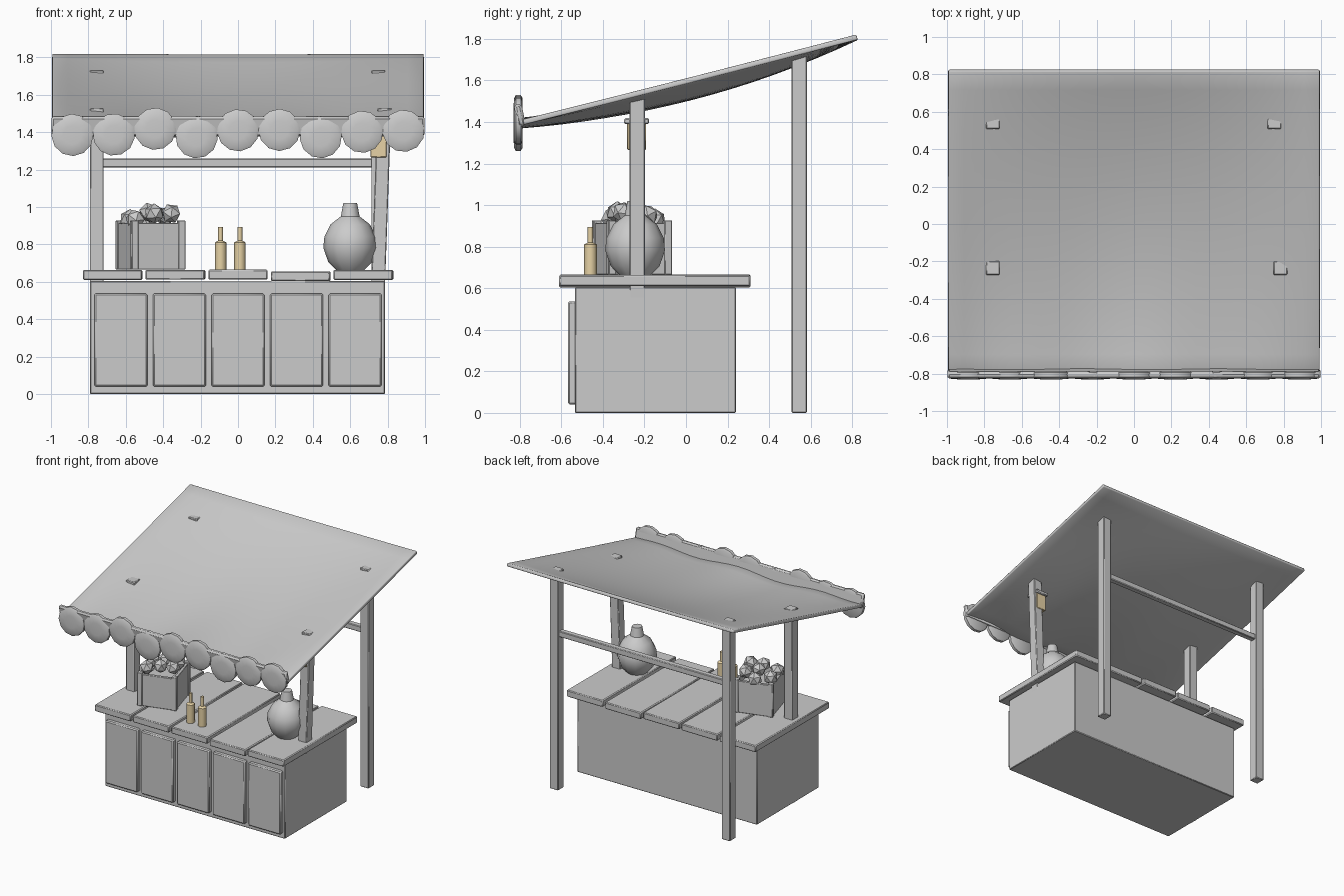
import bpy, bmesh, math, random
from mathutils import Vector, Matrix

if "Cube" in bpy.data.objects:
    bpy.data.objects.remove(bpy.data.objects["Cube"])

random.seed(4)
tan = bpy.data.materials.new("tan")
tan.diffuse_color = (0.80, 0.65, 0.38, 1)
tan.use_nodes = True
tan.node_tree.nodes["Principled BSDF"].inputs["Base Color"].default_value = tan.diffuse_color


def finish(name, bm, mat=None, bevel=0, angle=30):
    bmesh.ops.recalc_face_normals(bm, faces=bm.faces)
    me = bpy.data.meshes.new(name)
    bm.to_mesh(me)
    bm.free()
    ob = bpy.data.objects.new(name, me)
    bpy.context.collection.objects.link(ob)
    if mat:
        me.materials.append(mat)
    if bevel:
        m = ob.modifiers.new("bevel", 'BEVEL')
        m.width = bevel
        m.segments = 1
    bpy.ops.object.select_all(action='DESELECT')
    ob.select_set(True)
    bpy.context.view_layer.objects.active = ob
    bpy.ops.object.shade_smooth_by_angle(angle=math.radians(angle))
    return ob


def box(name, lo, hi, bevel=0.005, mat=None, rot=(0, 0, 0)):
    bm = bmesh.new()
    bmesh.ops.create_cube(bm, size=1)
    lo, hi = Vector(lo), Vector(hi)
    bmesh.ops.scale(bm, vec=hi - lo, verts=bm.verts)
    ob = finish(name, bm, mat, bevel)
    ob.location = (lo + hi) / 2
    ob.rotation_euler = rot
    return ob


def lathe(name, profile, sides, loc, mat=None, angle=30, rot=(0, 0, 0)):
    bm = bmesh.new()
    rings = []
    for r, z in profile:
        rings.append([bm.verts.new((r * math.cos(2 * math.pi * i / sides),
                                    r * math.sin(2 * math.pi * i / sides), z)) for i in range(sides)])
    for a, b in zip(rings, rings[1:]):
        for i in range(sides):
            j = (i + 1) % sides
            bm.faces.new((a[i], a[j], b[j], b[i]))
    bm.faces.new(rings[0][::-1])
    bm.faces.new(rings[-1])
    ob = finish(name, bm, mat, 0, angle)
    ob.location = loc
    ob.rotation_euler = rot
    return ob


# counter body, front panels and top planks
box("counter_body", (-0.79, -0.535, 0), (0.785, 0.24, 0.605))
plank_z = (0.61, 0.611, 0.612, 0.603, 0.61)
for i in range(5):
    x = (i - 2) * 0.313
    box(f"front_panel_{i+1}", (x - 0.142, -0.568, 0.04), (x + 0.142, -0.52, 0.537), 0.008)
    xp = (i - 2) * 0.335
    box(f"counter_plank_{i+1}", (xp - 0.158, -0.61, plank_z[i]), (xp + 0.158, 0.31, plank_z[i] + 0.053), 0.006,
        rot=(0, 0, random.uniform(-0.006, 0.006)))


# posts, the front right one leaning outward inside the counter
def post(name, x0, x1, y, top):
    ob = box(name, (x0 - 0.037, y - 0.037, 0), (x0 + 0.037, y + 0.037, top), 0.005)
    for v in ob.data.vertices:
        if v.co.z > 0:
            v.co.x += x1 - x0


post("front_post_left", -0.755, -0.755, -0.235, 1.53)
post("front_post_right", 0.728, 0.783, -0.235, 1.53)
post("back_post_left", -0.755, -0.755, 0.545, 1.732)
post("back_post_right", 0.75, 0.75, 0.545, 1.732)
box("back_beam", (-0.74, 0.522, 1.212), (0.74, 0.568, 1.258))


# sagging cloth roof
def roof_z(x, y):
    t = (y + 0.80) / 1.63
    sag = 0.088 * (1 - x * x) * 4 * t * (1 - t)
    wave = 0.014 * math.sin(x * 8.5 + 0.8) * (1 - t) ** 3 * (1 - x ** 4)
    return 1.395 + 0.415 * t - sag + wave


bm = bmesh.new()
bmesh.ops.create_grid(bm, x_segments=24, y_segments=16, size=1)
for v in bm.verts:
    x, y = v.co.x * 0.993, 0.013 + v.co.y * 0.81
    v.co = (x, y, roof_z(x, y))
roof = finish("roof_cloth", bm)
m = roof.modifiers.new("thick", 'SOLIDIFY')
m.thickness = 0.026
m.offset = 0
m = roof.modifiers.new("edge", 'BEVEL')
m.width = 0.006
m.segments = 2
m.limit_method = 'ANGLE'
m.angle_limit = math.radians(50)

# rolled front band
box("roof_front_band", (-0.998, -0.819, 1.378), (0.998, -0.781, 1.486), 0.012, rot=(0.2, 0, 0))

# scalloped trim
heights = (1.385, 1.387, 1.418, 1.373, 1.41, 1.412, 1.373, 1.402, 1.407)
disc = [(0.098, -0.02), (0.113, -0.012), (0.113, 0.012), (0.098, 0.02), (0.05, 0.024)]
for i, z in enumerate(heights):
    lathe(f"scallop_{i+1}", disc, 12, ((i - 4) * 0.2213, -0.807, z), angle=40,
          rot=(math.pi / 2, random.uniform(-0.2, 0.2), 0))

# lantern on the front right post
box("lantern", (0.708, -0.283, 1.265), (0.795, -0.193, 1.395), 0.004, tan)
box("lantern_cap", (0.695, -0.298, 1.39), (0.808, -0.178, 1.418), 0.006)

# crate, modelled around its own centre then turned
turn = Matrix.Translation((-0.468, -0.26, 0.665)) @ Matrix.Rotation(math.radians(16), 4, 'Z')


def crate_part(name, lo, hi):
    ob = box(name, lo, hi, 0.003)
    ob.matrix_world = turn @ Matrix.Translation(ob.location)


w, d = 0.148, 0.158
crate_part("crate_floor", (-w + 0.01, -d + 0.01, 0), (w - 0.01, d - 0.01, 0.2))
for s, n in ((-1, "a"), (1, "b")):
    cx, cy = s * (w - 0.018), s * (d - 0.018)
    crate_part("crate_side_" + n, (cx - 0.012, -d + 0.012, 0), (cx + 0.012, d - 0.012, 0.25))
    crate_part("crate_end_" + n, (-w + 0.012, cy - 0.012, 0), (w - 0.012, cy + 0.012, 0.25))
    for q, k in ((-1, "front"), (1, "back")):
        px, py = s * (w - 0.018), q * (d - 0.018)
        crate_part(f"crate_post_{k}_{n}", (px - 0.019, py - 0.019, 0), (px + 0.019, py + 0.019, 0.262))

# fruit heaped in the crate
fruit = [(-0.105, -0.07, 0.27), (0.0, -0.075, 0.3), (0.095, -0.07, 0.3), (-0.1, 0.06, 0.27),
         (0.0, 0.03, 0.305), (0.095, 0.05, 0.285), (0.0, 0.115, 0.265)]
for i, p in enumerate(fruit):
    bm = bmesh.new()
    bmesh.ops.create_icosphere(bm, subdivisions=1, radius=0.054)
    ob = finish(f"fruit_{i+1}", bm, angle=20)
    ob.location = turn @ Vector(p)
    ob.rotation_euler = (random.random(), random.random(), random.random())

# bottles
for i, x in enumerate((-0.093, 0.01)):
    lathe(f"bottle_{i+1}", [(0.031, 0), (0.031, 0.148), (0.013, 0.158), (0.013, 0.232)], 8,
          (x, -0.46, 0.662), tan, 50)

# round jar
lathe("jar", [(0.075, 0), (0.118, 0.045), (0.144, 0.12), (0.138, 0.18), (0.105, 0.245), (0.05, 0.288),
              (0.037, 0.358)], 12, (0.6, -0.245, 0.662), angle=35)
